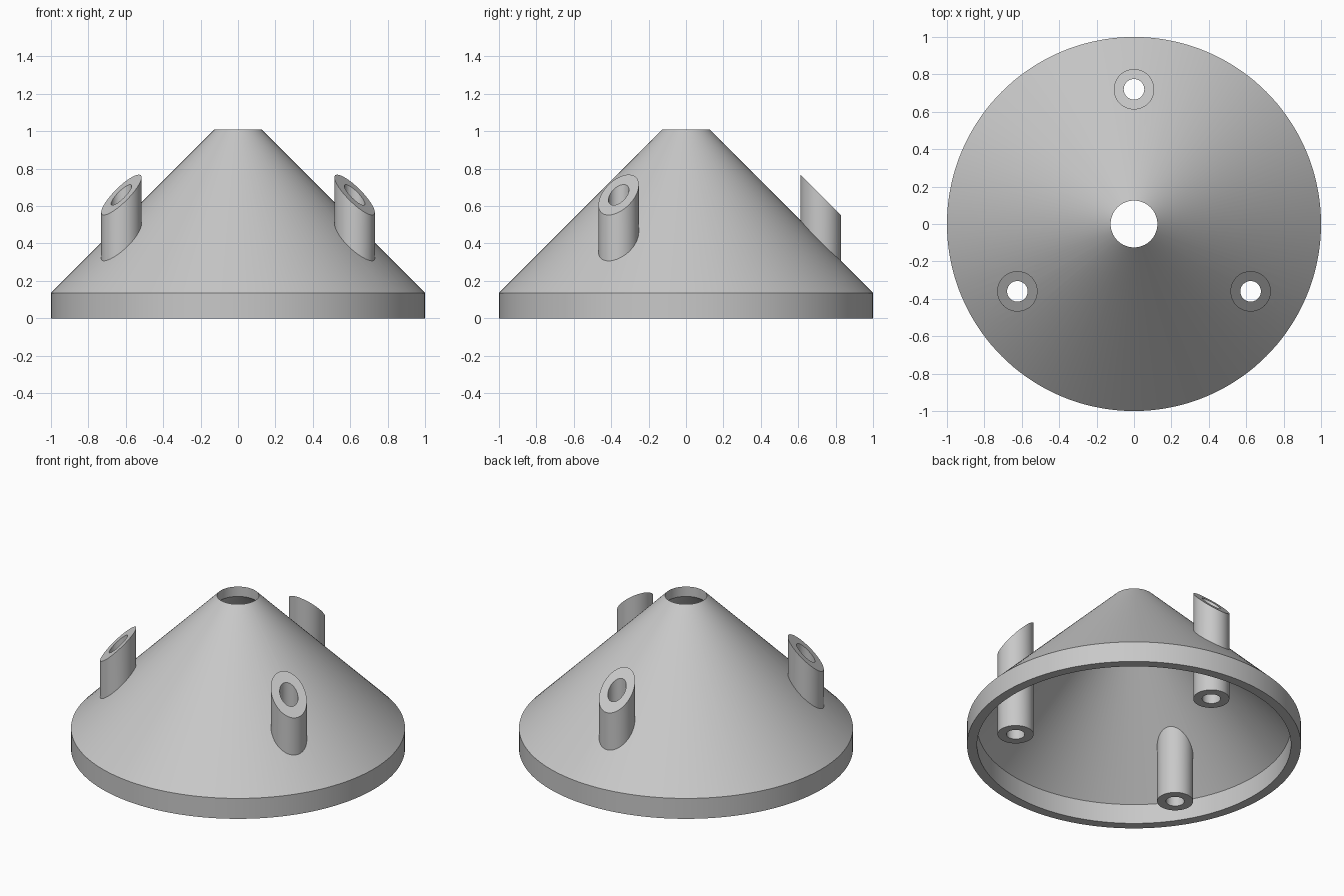
import bpy, bmesh
from math import cos, sin, pi, radians

cube = bpy.data.objects.get("Cube")
if cube:
    bpy.data.objects.remove(cube, do_unlink=True)

grey = bpy.data.materials.new("light grey")
grey.use_nodes = True
colour = (0.58, 0.58, 0.58, 1)
grey.diffuse_color = colour
grey.node_tree.nodes["Principled BSDF"].inputs["Base Color"].default_value = colour

TUBE_DISTANCE, TUBE_RADIUS, BORE_RADIUS = 0.72, 0.108, 0.055


def ring_solid(name, profile, segments, angle=0.0, offset=0.0):
    """Sweep a closed (radius, z, slope) profile round an upright axis.
    The axis sits at 'offset' from the centre; slope tilts a ring outward and down."""
    bm = bmesh.new()
    rings = []
    for radius, z, slope in profile:
        ring = []
        for i in range(segments):
            t = 2 * pi * i / segments
            u, v = radius * cos(t), radius * sin(t)
            out = offset + u
            ring.append(bm.verts.new((out * cos(angle) - v * sin(angle),
                                      out * sin(angle) + v * cos(angle),
                                      z - slope * u)))
        rings.append(ring)
    for a, b in zip(rings, rings[1:] + rings[:1]):
        for i in range(segments):
            j = (i + 1) % segments
            bm.faces.new((a[i], a[j], b[j], b[i]))
    bmesh.ops.recalc_face_normals(bm, faces=bm.faces)
    mesh = bpy.data.meshes.new(name)
    bm.to_mesh(mesh)
    bm.free()
    mesh.materials.append(grey)
    obj = bpy.data.objects.new(name, mesh)
    bpy.context.collection.objects.link(obj)
    return obj


def activate(obj):
    bpy.ops.object.select_all(action="DESELECT")
    obj.select_set(True)
    bpy.context.view_layer.objects.active = obj


# Hollow cone with a short upright rim and an open top
shell = ring_solid("cone_shell", [
    (1.0, 0, 0), (1.0, 0.135, 0), (0.125, 1.01, 0),
    (0.125, 0.945, 0), (0.94, 0.13, 0), (0.94, 0, 0)], 144)

# Three bored tubes through the shell, tops cut parallel to the cone
tubes = []
for name, degrees in (("back_tube", 90), ("right_tube", 210), ("left_tube", 330)):
    angle = radians(degrees)
    tubes.append(ring_solid(name, [
        (TUBE_RADIUS, 0, 0), (TUBE_RADIUS, 0.66, 1),
        (BORE_RADIUS, 0.66, 1), (BORE_RADIUS, 0, 0)], 48, angle, TUBE_DISTANCE))

    # Opening in the shell that fits round the tube
    bpy.ops.mesh.primitive_cylinder_add(
        vertices=48, radius=TUBE_RADIUS, depth=2,
        location=(TUBE_DISTANCE * cos(angle), TUBE_DISTANCE * sin(angle), 0.5),
        rotation=(0, 0, angle - pi / 2))
    cutter = bpy.context.object
    cutter.name = name + "_cutter"
    cutter.hide_render = True
    activate(shell)
    cut = shell.modifiers.new("tube opening", "BOOLEAN")
    cut.operation, cut.solver, cut.object = "DIFFERENCE", "EXACT", cutter
    bpy.ops.object.modifier_apply(modifier=cut.name)
    bpy.data.objects.remove(cutter, do_unlink=True)

for obj in [shell] + tubes:
    activate(obj)
    bpy.ops.object.shade_smooth_by_angle(angle=radians(30))
